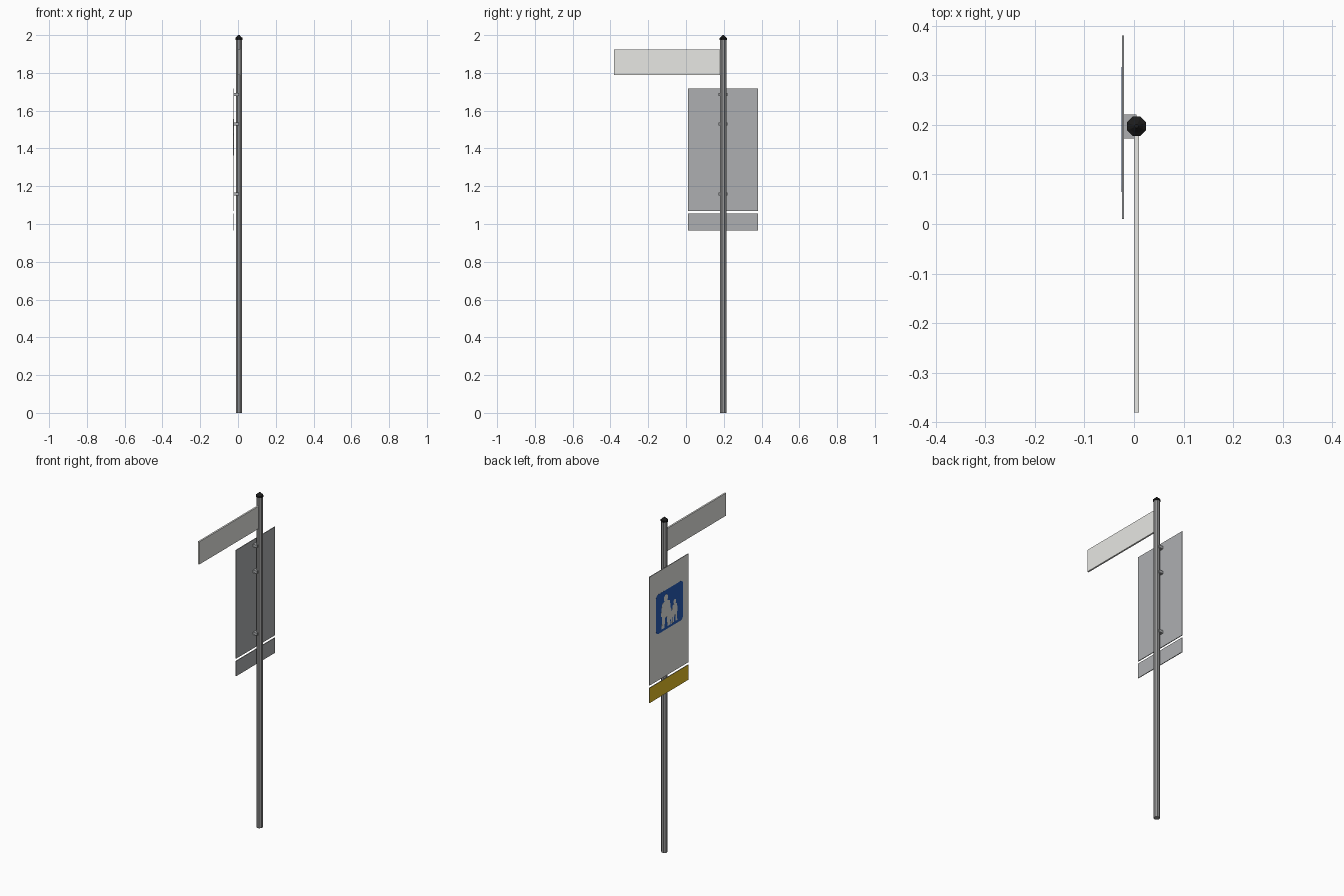
import bpy, bmesh, math
from mathutils import Vector

cube = bpy.data.objects.get("Cube")
if cube:
    bpy.data.objects.remove(cube)


def material(name, r, g, b):
    m = bpy.data.materials.new(name)
    m.use_nodes = True
    m.diffuse_color = (r, g, b, 1)
    m.node_tree.nodes["Principled BSDF"].inputs["Base Color"].default_value = (r, g, b, 1)
    return m


steel = material("galvanised steel", 0.42, 0.43, 0.44)
pole_grey = material("pole grey", 0.3, 0.3, 0.3)
white = material("sign white", 0.8, 0.8, 0.77)
yellow = material("plate yellow", 0.8, 0.53, 0.02)
blue = material("sign blue", 0.02, 0.11, 0.48)
black = material("cap black", 0.012, 0.012, 0.012)


def make(name, bm, *mats):
    bmesh.ops.recalc_face_normals(bm, faces=bm.faces)
    mesh = bpy.data.meshes.new(name)
    bm.to_mesh(mesh)
    bm.free()
    for m in mats:
        mesh.materials.append(m)
    ob = bpy.data.objects.new(name, mesh)
    bpy.context.collection.objects.link(ob)
    return ob


def box(name, x, y, z, back, front=None):
    """Box from (min, max) ranges; the face towards -x may have its own colour."""
    bm = bmesh.new()
    bmesh.ops.create_cube(bm, size=1)
    for v in bm.verts:
        v.co = Vector([r[0] if c < 0 else r[1] for c, r in zip(v.co, (x, y, z))])
    ob = make(name, bm, back, front or back)
    for p in ob.data.polygons:
        p.material_index = int(p.normal.x < -0.9)
    return ob


def plate(name, outline, x, depth, mat):
    """Thin plate with a (y, z) outline, facing -x."""
    bm = bmesh.new()
    face = bm.faces.new([bm.verts.new((x, y, z)) for y, z in outline])
    ext = bmesh.ops.extrude_face_region(bm, geom=[face], use_keep_orig=True)
    for v in ext["geom"]:
        if isinstance(v, bmesh.types.BMVert):
            v.co.x += depth
    return make(name, bm, mat)


def lathe(name, rings, mat, sides=8):
    """Faceted column from (radius, height) rings."""
    bm = bmesh.new()
    loops = []
    for r, z in rings:
        angles = [math.tau * (i + 0.5) / sides for i in range(sides)]
        loops.append([bm.verts.new((POLE_X + r * math.cos(a), POLE_Y + r * math.sin(a), z))
                      for a in angles])
    for lo, hi in zip(loops, loops[1:]):
        for i in range(sides):
            j = (i + 1) % sides
            bm.faces.new((lo[i], lo[j], hi[j], hi[i]))
    bm.faces.new(loops[0])
    bm.faces.new(loops[-1])
    return make(name, bm, mat)


# Pole and cap
POLE_X, POLE_Y = 0.005, 0.197
lathe("pole", [(0.018, 0), (0.018, 1.98)], pole_grey)
lathe("pole_cap", [(0.021, 1.975), (0.021, 1.985), (0.014, 1.99), (0.004, 2.0)], black)

# Street blade
box("street_blade", (0, 0.01), (-0.38, 0.182), (1.79, 1.925), white)

# Main panel and lower plate
WIDTH = (0.01, 0.38)
box("main_panel", (-0.0245, -0.02), WIDTH, (1.07, 1.718), steel, white)
box("lower_plate", (-0.0245, -0.02), WIDTH, (0.965, 1.055), steel, yellow)

# Clamps holding the panel
for i, z in enumerate((1.685, 1.53, 1.16)):
    box(f"clamp_{i + 1}", (-0.02, 0.005), (0.172, 0.221), (z - 0.008, z + 0.008), steel)

# Blue rounded square
cy, cz, hw, hh, r = 0.191, 1.465, 0.126, 0.118, 0.02
rounded = []
for k, (sy, sz) in enumerate(((1, 1), (-1, 1), (-1, -1), (1, -1))):
    for s in range(5):
        a = math.pi / 2 * (k + s / 4)
        rounded.append((cy + sy * (hw - r) + r * math.cos(a), cz + sz * (hh - r) + r * math.sin(a)))
plate("blue_square", rounded, -0.0249, 0.0006, blue)

# White figures: half outline as (offset, height) in units of body height, mirrored
BODY = [(0.05, 0.8), (0.15, 0.76), (0.2, 0.4), (0.15, 0.38), (0.17, 0), (0.06, 0), (0.03, 0.3)]


def figure(name, y, foot, tall, wide):
    right = [(y - o * tall * wide, foot + h * tall) for o, h in BODY]
    left = [(y + o * tall * wide, foot + h * tall) for o, h in reversed(BODY)]
    plate(name + "_body", right + left, -0.0253, 0.0006, white)
    head = [(y + 0.1 * tall * math.cos(a), foot + tall * (0.89 + 0.11 * math.sin(a)))
            for a in (math.tau * i / 12 for i in range(12))]
    plate(name + "_head", head, -0.0253, 0.0006, white)


figure("adult", 0.225, 1.362, 0.195, 1.25)
figure("child", 0.142, 1.364, 0.133, 1.05)
figure("small_child", 0.182, 1.362, 0.095, 1.0)
